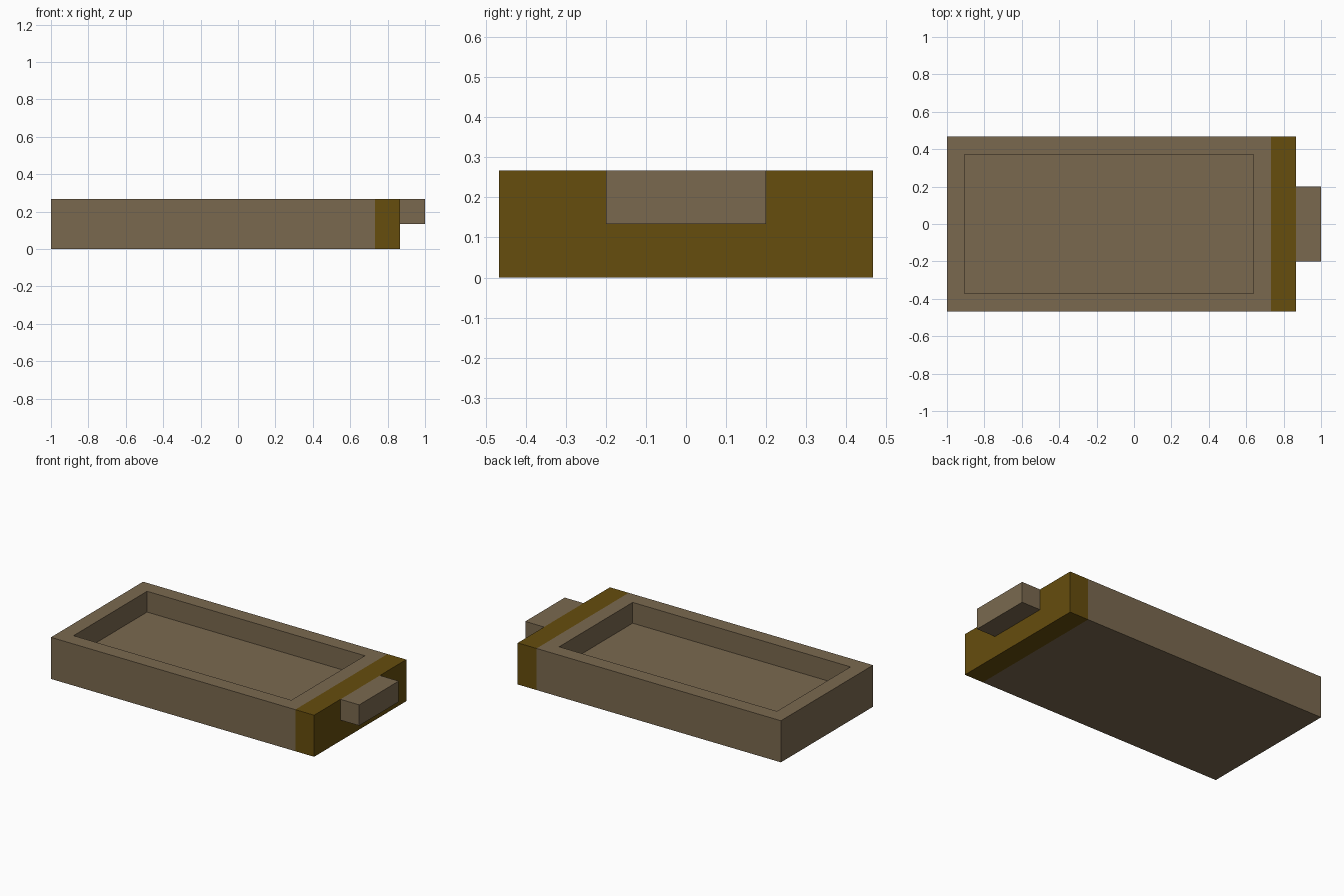
import bpy, bmesh
from mathutils import Vector

if "Cube" in bpy.data.objects:
    bpy.data.objects.remove(bpy.data.objects["Cube"])

U = 2 / 15  # one grid unit: wall, band and handle thickness


def material(name, rgb):
    mat = bpy.data.materials.new(name)
    mat.diffuse_color = (*rgb, 1)
    mat.use_nodes = True
    mat.node_tree.nodes["Principled BSDF"].inputs["Base Color"].default_value = mat.diffuse_color
    return mat


def box(name, lo, hi, mat, recess=0):
    """Box between two corners, optionally with a recessed top."""
    lo, hi = Vector(lo), Vector(hi)
    bm = bmesh.new()
    bmesh.ops.create_cube(bm, size=1)
    bmesh.ops.scale(bm, vec=hi - lo, verts=bm.verts)
    bmesh.ops.translate(bm, vec=(lo + hi) / 2, verts=bm.verts)
    if recess:
        top = max(bm.faces, key=lambda f: f.calc_center_median().z)
        bmesh.ops.inset_region(bm, faces=[top], thickness=U)
        floor = bmesh.ops.extrude_discrete_faces(bm, faces=[top])["faces"][0]
        bmesh.ops.translate(bm, vec=(0, 0, -recess), verts=floor.verts)
    bmesh.ops.recalc_face_normals(bm, faces=bm.faces)
    mesh = bpy.data.meshes.new(name)
    bm.to_mesh(mesh)
    bm.free()
    mesh.materials.append(mat)
    obj = bpy.data.objects.new(name, mesh)
    bpy.context.collection.objects.link(obj)
    return obj


wood = material("wood", (0.195, 0.141, 0.078))
dark_wood = material("dark_wood", (0.133, 0.074, 0.004))

# Tray with a shallow rectangular recess
box("tray", (-1, -3.5 * U, 0), (1 - 2 * U, 3.5 * U, 2 * U), wood, recess=U)
# Darker band across the right end
box("end_band", (1 - 2 * U, -3.5 * U, 0), (1 - U, 3.5 * U, 2 * U), dark_wood)
# Handle, flush with the top
box("handle", (1 - U, -1.5 * U, U), (1, 1.5 * U, 2 * U), wood)
